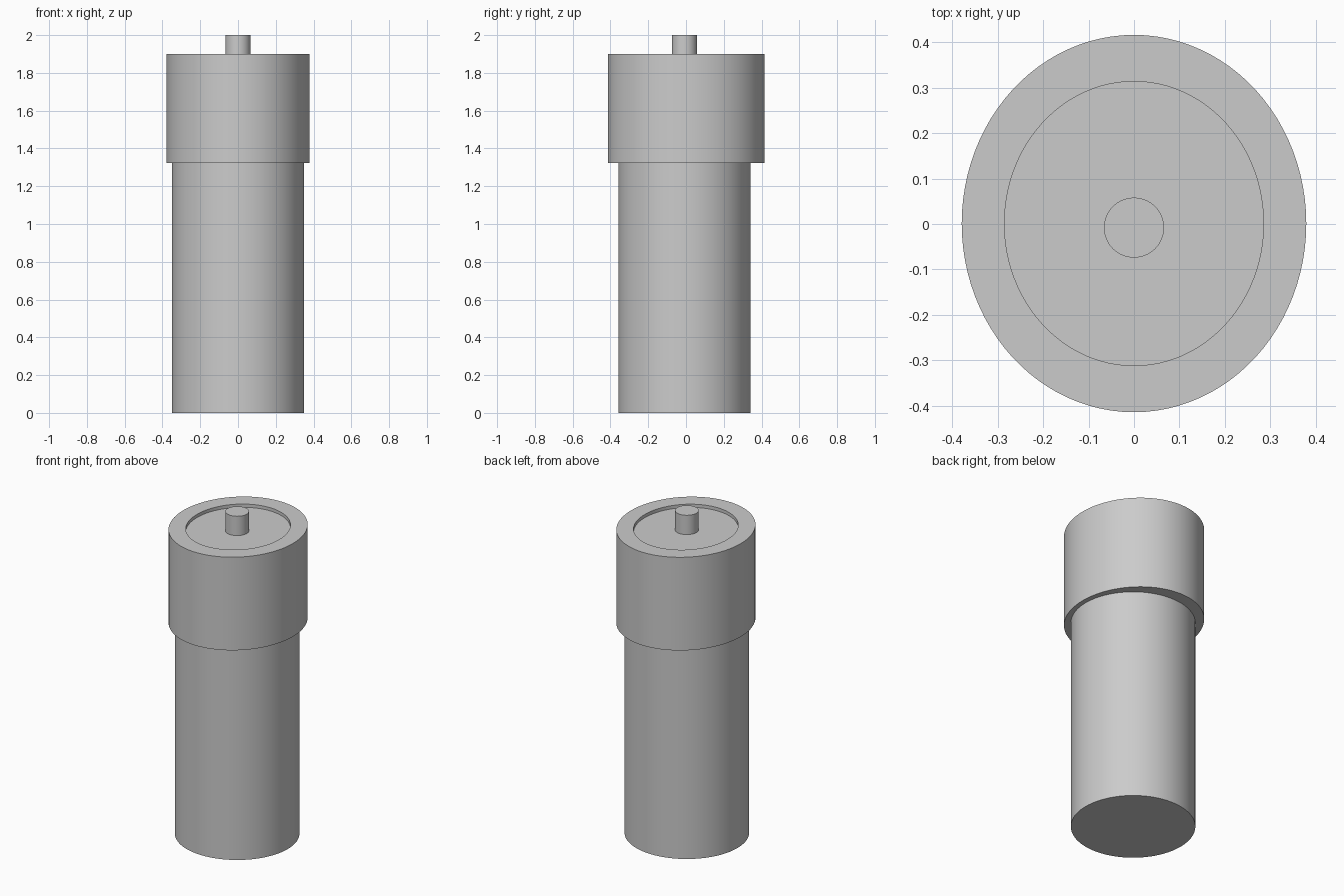
import bpy, bmesh
from math import cos, sin, tau, radians

if "Cube" in bpy.data.objects:
    bpy.data.objects.remove(bpy.data.objects["Cube"])

SIDES = 96


def lathe(name, profile, y=0.0, closed=False):
    """Sweep (x radius, y radius, z) profile points around a vertical axis."""
    bm = bmesh.new()
    rings = [[bm.verts.new((rx * cos(tau * i / SIDES), y + ry * sin(tau * i / SIDES), z))
              for i in range(SIDES)] for rx, ry, z in profile]
    pairs = list(zip(rings, rings[1:]))
    if closed:
        pairs.append((rings[-1], rings[0]))
    else:
        bm.faces.new(rings[0][::-1])
        bm.faces.new(rings[-1])
    for a, b in pairs:
        for i in range(SIDES):
            j = (i + 1) % SIDES
            bm.faces.new((a[i], a[j], b[j], b[i]))
    bmesh.ops.recalc_face_normals(bm, faces=bm.faces)
    mesh = bpy.data.meshes.new(name)
    bm.to_mesh(mesh)
    bm.free()
    obj = bpy.data.objects.new(name, mesh)
    bpy.context.collection.objects.link(obj)
    bpy.ops.object.select_all(action='DESELECT')
    obj.select_set(True)
    bpy.context.view_layer.objects.active = obj
    bpy.ops.object.shade_smooth_by_angle(angle=radians(30))
    return obj


# Main body, its top forms the floor of the shallow recess
lathe("body", [(0.35, 0.35, 0), (0.35, 0.35, 1.88)], y=-0.008)

# Slightly oval collar with an oval opening
lathe("collar", [(0.379, 0.415, 1.322), (0.379, 0.415, 1.90),
                 (0.285, 0.3125, 1.90), (0.285, 0.3125, 1.322)],
      y=0.001, closed=True)

# Small pin standing on the recess floor
lathe("top_pin", [(0.066, 0.066, 1.88), (0.066, 0.066, 2.0)], y=-0.008)
